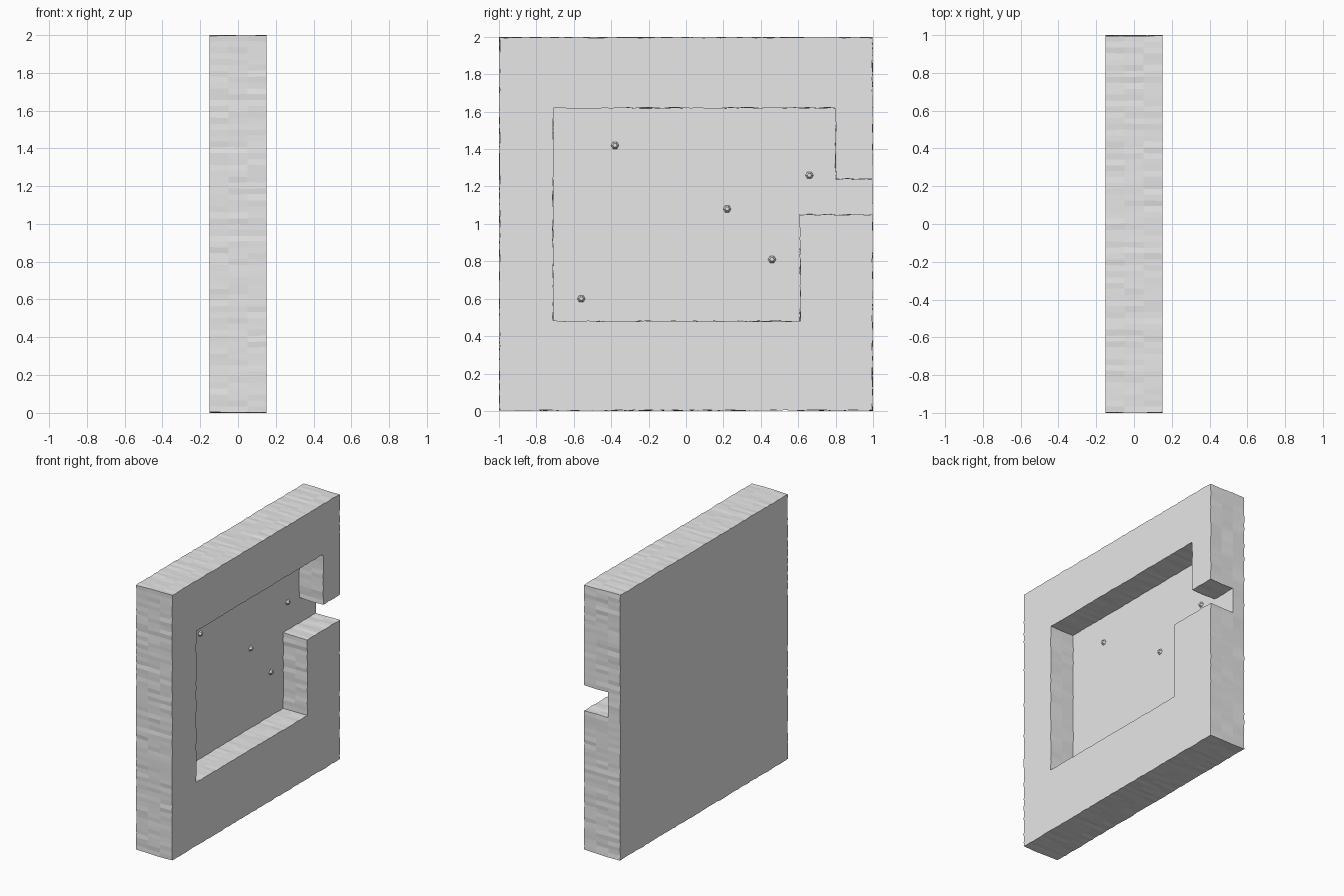
import bpy, bmesh, math, random
from mathutils import Matrix, Vector

if "Cube" in bpy.data.objects:
    bpy.data.objects.remove(bpy.data.objects["Cube"])

random.seed(4)
STEP, JITTER = 0.031, 0.003
BACK, FLOOR, MID, FRONT = -0.15, -0.05, 0.05, 0.15

grey = bpy.data.materials.new("plain grey")
grey.diffuse_color = (0.8, 0.8, 0.8, 1)
grey.use_nodes = True
grey.node_tree.nodes["Principled BSDF"].inputs["Base Color"].default_value = grey.diffuse_color


def finish(bm, name):
    bmesh.ops.recalc_face_normals(bm, faces=bm.faces[:])
    mesh = bpy.data.meshes.new(name)
    bm.to_mesh(mesh)
    bm.free()
    mesh.materials.append(grey)
    obj = bpy.data.objects.new(name, mesh)
    bpy.context.collection.objects.link(obj)
    return obj


def path(corners):
    """Divide a (y, z) path into short steps, leaving out its last corner."""
    pts = []
    for (y0, z0), (y1, z1) in zip(corners, corners[1:]):
        n = max(1, round(math.hypot(y1 - y0, z1 - z0) / STEP))
        pts += [(y0 + (y1 - y0) * i / n, z0 + (z1 - z0) * i / n) for i in range(n)]
    return pts


# Outer edge, pocket edge and the mouth of the side notch
E = 0.997
outer = path([(E, 1.24), (E, 1 + E), (-E, 1 + E), (-E, 1 - E), (E, 1 - E), (E, 1.05)])
pocket = path([(E, 1.05), (0.61, 1.05), (0.61, 0.48), (-0.71, 0.48),
               (-0.71, 1.62), (0.80, 1.62), (0.80, 1.24), (E, 1.24)])
mouth = path([(E, 1.05), (E, 1.24)])

bm = bmesh.new()


def layer(pts, x):
    return [bm.verts.new((x, y + random.uniform(-JITTER, JITTER),
                          z + random.uniform(-JITTER, JITTER))) for y, z in pts]


def bridge(a, b):
    n = len(a)
    for i in range(n):
        j = (i + 1) % n
        bm.faces.new((a[i], a[j], b[j], b[i]))


# Back plate, full square
back = layer(outer + mouth, BACK)
o, p, m = layer(outer, FLOOR), layer(pocket, FLOOR), layer(mouth, FLOOR)
# both ends of the notch mouth are shared corners
bm.verts.remove(m[0])
m[0] = p[0]
bm.faces.new(back)
bridge(back, o + m)
# Pocket floor
bm.faces.new(p + [o[0]] + m[:0:-1])
# Raised frame, open at the notch
mid, front = layer(outer + pocket, MID), layer(outer + pocket, FRONT)
bridge(o + p, mid)
bridge(mid, front)
bm.faces.new(front)
finish(bm, "recessed_panel")

# Small hexagonal studs on the pocket floor
for i, (y, z) in enumerate([(-0.38, 1.42), (0.66, 1.26), (0.22, 1.08),
                            (0.46, 0.81), (-0.56, 0.60)]):
    bm = bmesh.new()
    place = Matrix.Translation(Vector((FLOOR + 0.008, y, z))) @ Matrix.Rotation(math.pi / 2, 4, 'Y')
    bmesh.ops.create_cone(bm, cap_ends=True, segments=6, radius1=0.022,
                          radius2=0.011, depth=0.018, matrix=place)
    finish(bm, f"floor_stud_{i + 1}")
